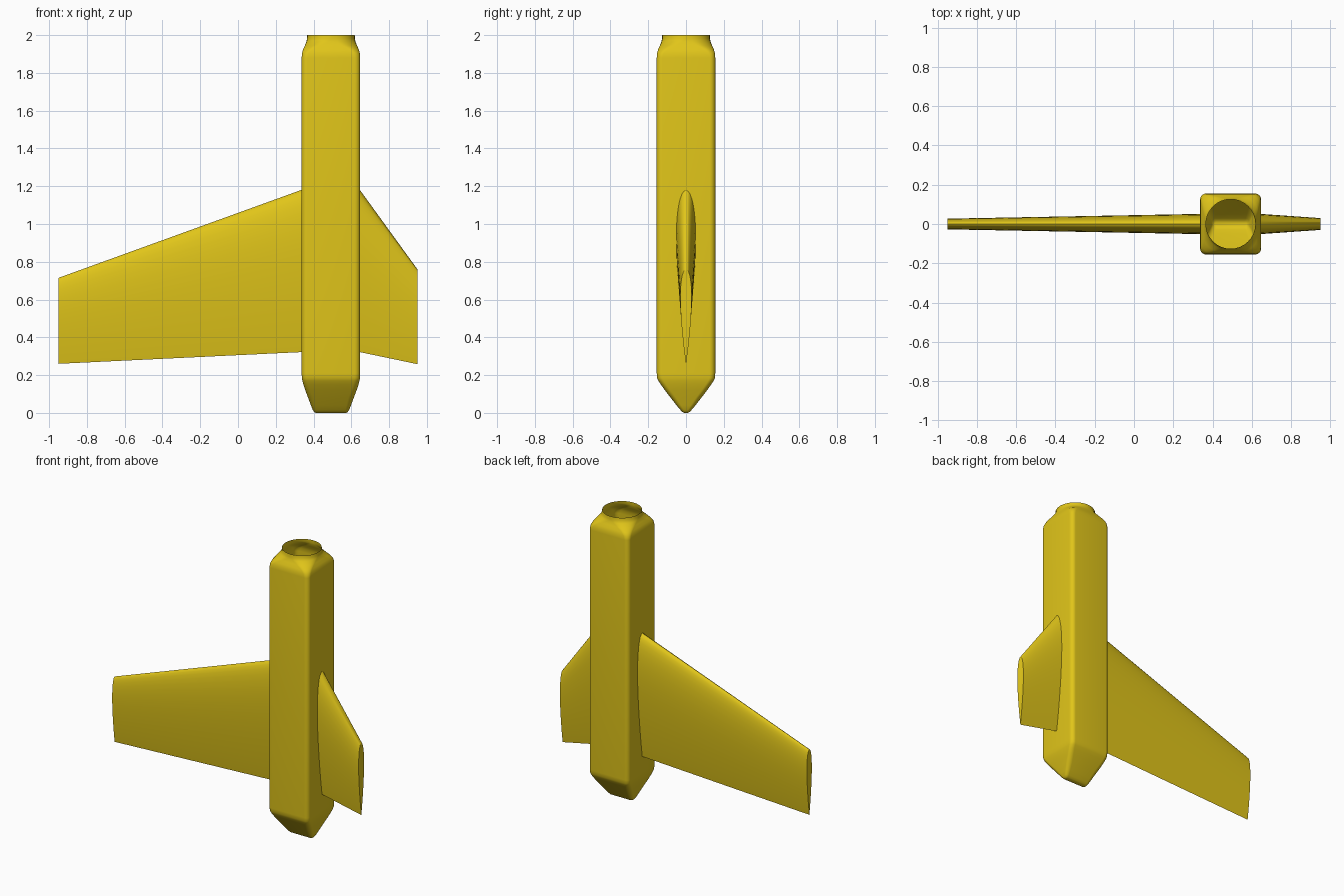
import bpy, math
from math import radians

if "Cube" in bpy.data.objects:
    bpy.data.objects.remove(bpy.data.objects["Cube"])

yellow = bpy.data.materials.new("yellow_paint")
yellow.diffuse_color = (0.75, 0.56, 0.01, 1)
yellow.use_nodes = True
yellow.node_tree.nodes["Principled BSDF"].inputs["Base Color"].default_value = yellow.diffuse_color
CX = 0.492


def loft(name, rings, cap_first, cap_last):
    """Skin a list of equal-length closed rings."""
    n = len(rings[0])
    verts = [p for ring in rings for p in ring]
    faces = [(k * n + i, k * n + (i + 1) % n, (k + 1) * n + (i + 1) % n, (k + 1) * n + i)
             for k in range(len(rings) - 1) for i in range(n)]
    if cap_first:
        faces.append(tuple(reversed(range(n))))
    if cap_last:
        faces.append(tuple(range(len(verts) - n, len(verts))))
    mesh = bpy.data.meshes.new(name)
    mesh.from_pydata(verts, [], faces)
    mesh.materials.append(yellow)
    obj = bpy.data.objects.new(name, mesh)
    bpy.context.collection.objects.link(obj)
    bpy.ops.object.select_all(action='DESELECT')
    obj.select_set(True)
    bpy.context.view_layer.objects.active = obj
    bpy.ops.object.mode_set(mode='EDIT')
    bpy.ops.mesh.select_all(action='SELECT')
    bpy.ops.mesh.normals_make_consistent(inside=False)
    bpy.ops.object.mode_set(mode='OBJECT')
    bpy.ops.object.shade_smooth_by_angle(angle=radians(40))
    return obj


def rounded_rect(z, hx, hy, r, steps=8):
    """Horizontal rounded rectangle; a circle when r equals both half sizes."""
    rx, ry = min(r, hx), min(r, hy)
    ring = []
    for q, (sx, sy) in enumerate([(1, 1), (-1, 1), (-1, -1), (1, -1)]):
        for i in range(steps + 1):
            a = (q + i / steps * 0.98 + 0.01) * math.pi / 2
            ring.append((CX + sx * (hx - rx) + rx * math.cos(a),
                         sy * (hy - ry) + ry * math.sin(a), z))
    return ring


def airfoil(x, z_tail, z_lead, thick=0.12, steps=20):
    """Symmetric wing section, rounded leading edge up, sharp tail down."""
    chord = z_lead - z_tail

    def half(t):
        return 5 * thick * chord * (0.2969 * math.sqrt(t) - 0.126 * t - 0.3516 * t**2
                                    + 0.2843 * t**3 - 0.1036 * t**4)
    ts = [(1 - math.cos(math.pi * i / steps)) / 2 for i in range(steps + 1)]
    side = [(x, half(t), z_lead - chord * t) for t in ts]
    return side + [(x, -y, z) for _, y, z in side[-2:0:-1]]


# Fuselage: wedge tail, rounded square body, open round nose (z, half x, half y, radius)
sections = [
    (0.0, 0.080, 0.008, 0.008), (0.004, 0.088, 0.018, 0.015), (0.015, 0.096, 0.029, 0.02),
    (0.04, 0.106, 0.050, 0.025), (0.08, 0.121, 0.081, 0.03), (0.12, 0.136, 0.112, 0.03),
    (0.15, 0.146, 0.133, 0.03), (0.17, 0.151, 0.146, 0.03), (0.185, 0.154, 0.153, 0.03),
    (0.21, 0.155, 0.155, 0.03), (1.88, 0.155, 0.155, 0.03), (1.905, 0.153, 0.153, 0.035),
    (1.925, 0.147, 0.147, 0.05), (1.945, 0.138, 0.138, 0.08), (1.965, 0.130, 0.130, 0.112),
    (1.98, 0.127, 0.127, 0.125), (2.0, 0.126, 0.126, 0.126)]
loft("fuselage", [rounded_rect(*s) for s in sections], True, False)

# Long left wing and short right wing, both starting at the body sides
loft("long_wing", [airfoil(0.34, 0.322, 1.182), airfoil(-0.95, 0.26, 0.715)], False, True)
loft("short_wing", [airfoil(0.644, 0.322, 1.182), airfoil(0.95, 0.258, 0.76)], False, True)
